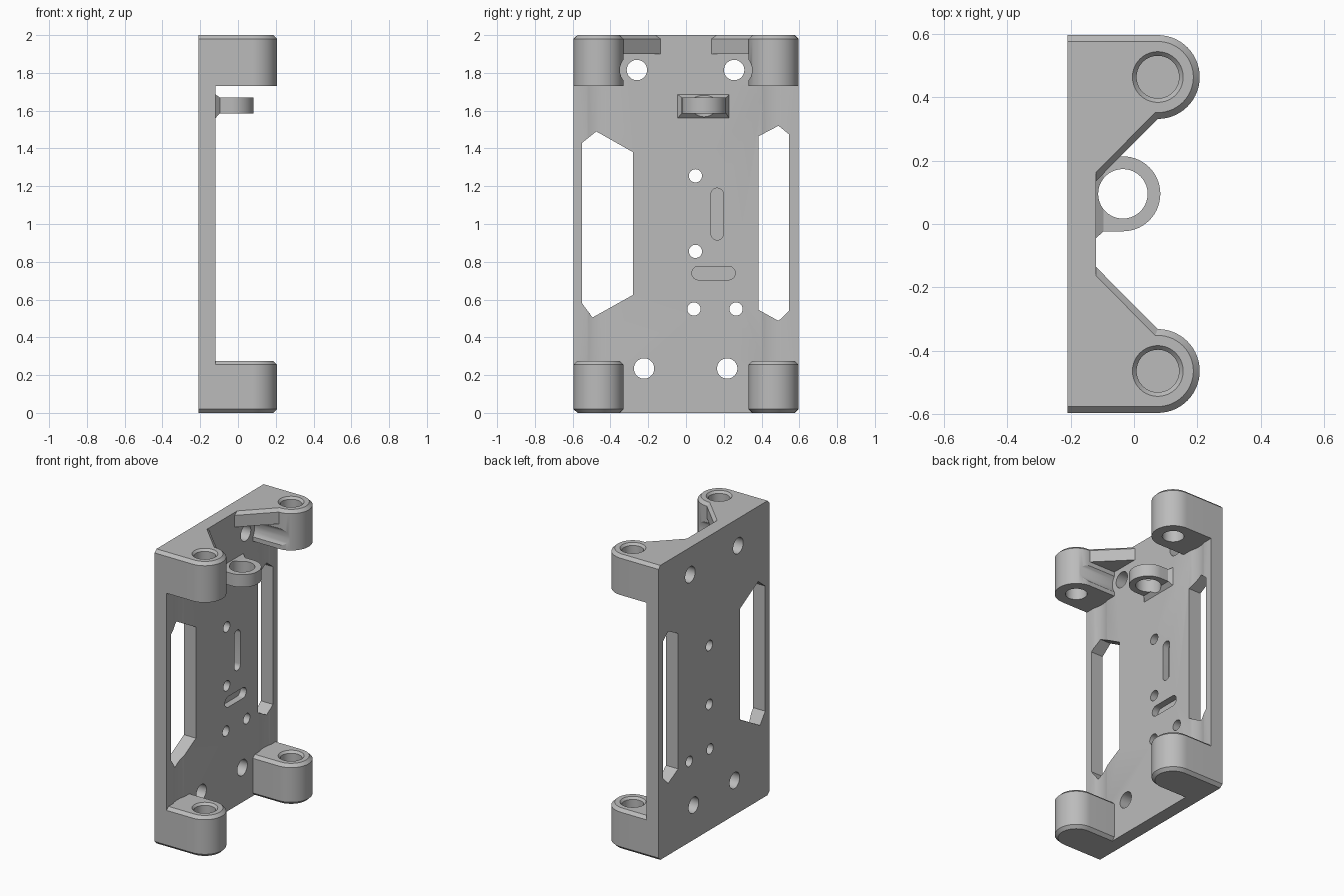
import bpy, bmesh, math

if "Cube" in bpy.data.objects:
    bpy.data.objects.remove(bpy.data.objects["Cube"])

grey = bpy.data.materials.new("plain grey")
grey.diffuse_color = (0.5, 0.5, 0.5, 1)
grey.use_nodes = True
grey.node_tree.nodes["Principled BSDF"].inputs["Base Color"].default_value = grey.diffuse_color

BACK, FACE = -0.21, -0.12      # plate thickness range
ROD_X, ROD_Y = 0.075, 0.463    # rod axis
R, C = 0.132, 0.02             # lug radius, chamfer


def loft(name, rings, axis="z"):
    """Closed solid through rings of 2D points: [(points, offset), ...]"""
    bm = bmesh.new()
    loops = []
    for pts, o in rings:
        loops.append([bm.verts.new((a, b, o) if axis == "z" else (o, a, b)) for a, b in pts])
    n = len(loops[0])
    for lo, hi in zip(loops, loops[1:]):
        for i in range(n):
            j = (i + 1) % n
            bm.faces.new((lo[i], lo[j], hi[j], hi[i]))
    bm.faces.new(loops[0][::-1])
    bm.faces.new(loops[-1])
    bmesh.ops.recalc_face_normals(bm, faces=bm.faces)
    me = bpy.data.meshes.new(name)
    bm.to_mesh(me)
    bm.free()
    ob = bpy.data.objects.new(name, me)
    bpy.context.collection.objects.link(ob)
    me.materials.append(grey)
    return ob


def arc(cx, cy, r, a0=0, a1=360, n=40):
    full = a1 - a0 == 360
    return [(cx + r * math.cos(math.radians(a0 + (a1 - a0) * i / n)),
             cy + r * math.sin(math.radians(a0 + (a1 - a0) * i / n)))
            for i in range(n if full else n + 1)]


def rect(a0, a1, b0, b1):
    return [(a0, b0), (a1, b0), (a1, b1), (a0, b1)]


def cut(ob, cutters):
    """Subtract each cutter, then remove it"""
    for c in cutters:
        c.hide_render = True
        m = ob.modifiers.new("cut", "BOOLEAN")
        m.operation, m.solver, m.object = "DIFFERENCE", "EXACT", c
        bpy.context.view_layer.objects.active = ob
        bpy.ops.object.modifier_apply(modifier=m.name)
        bpy.data.objects.remove(c)


def drill_x(y, z, r, x0=-0.3, x1=0.0):
    return loft("drill", [(arc(y, z, r, n=32), x0), (arc(y, z, r, n=32), x1)], "x")


def finish(ob):
    bpy.ops.object.select_all(action="DESELECT")
    ob.select_set(True)
    bpy.context.view_layer.objects.active = ob
    bpy.ops.object.shade_smooth_by_angle(angle=math.radians(30))


# Back plate with chamfered ends
W = ROD_Y + R
wide, slim = rect(BACK, FACE, -W, W), rect(BACK, FACE, C - W, W - C)
plate = loft("back_plate", [(slim, 0), (wide, C), (wide, 2 - C), (slim, 2)])

# Screw holes and small holes
holes = [drill_x(y, z, 0.054) for y, z in
         ((-0.26, 1.815), (0.255, 1.815), (-0.222, 0.235), (0.218, 0.235))]
holes += [drill_x(y, z, 0.035) for y, z in
          ((0.05, 1.255), (0.05, 0.855), (0.042, 0.55), (0.265, 0.55))]

# Blind slots
upright = arc(0.165, 1.157, 0.033, 0, 180, 12) + arc(0.165, 0.948, 0.033, 180, 360, 12)
level = arc(0.225, 0.74, 0.036, -90, 90, 12) + arc(0.067, 0.74, 0.036, 90, 270, 12)
holes += [loft("slot", [(p, FACE - 0.045), (p, 0)], "x") for p in (upright, level)]

# Side windows
left = [(-0.55, 1.43), (-0.475, 1.49), (-0.28, 1.38), (-0.28, 0.625), (-0.495, 0.505), (-0.55, 0.58)]
right = [(0.385, 1.465), (0.49, 1.52), (0.545, 1.475), (0.545, 0.54), (0.49, 0.487), (0.385, 0.545)]
holes += [loft("window", [(p, -0.3), (p, 0)], "x") for p in (left, right)]

# Shallow rod channels
for s in (-1, 1):
    p = arc(ROD_X, s * ROD_Y, 0.205, n=96)
    holes.append(loft("channel", [(p, 0.275), (p, 1.73)]))
cut(plate, holes)
finish(plate)


def lug_profile(s, r):
    pts = [(FACE - 0.005, ROD_Y - r)] + arc(ROD_X, ROD_Y, r, -90, 90, 28) + [(FACE - 0.005, ROD_Y + r)]
    return [(x, s * y) for x, y in pts]


def bore(s, z0, z1):
    """Rod hole with a countersunk upper rim"""
    ring = lambda r: arc(ROD_X, s * ROD_Y, r)
    return loft("bore", [(ring(0.067), z0), (ring(0.067), z1 - 0.015),
                         (ring(0.08), z1), (ring(0.08), z1 + 0.05)])


# Rod lugs and webs on both sides
for s, side in ((-1, "front"), (1, "rear")):
    full, small = lug_profile(s, R), lug_profile(s, R - C)
    low = loft("lower_lug_" + side, [(small, 0), (full, C), (full, 0.275 - C), (small, 0.275)])
    cut(low, [bore(s, 0.03, 0.275)])
    finish(low)

    top = loft("upper_lug_" + side, [(full, 1.73), (full, 2 - C), (small, 2)])
    cut(top, [bore(s, 1.6, 2), drill_x(s * 0.258, 1.815, 0.092, FACE, 0.4)])
    finish(top)

    # Sloped web joining lug and plate
    def web(d):
        return [(x, s * y) for x, y in ((FACE - 0.005, 0.135 + d), (FACE, 0.135 + d),
                (ROD_X, 0.331 + d), (ROD_X, 0.37), (FACE - 0.005, 0.37))]
    wb = loft("web_" + side, [(web(0), 1.9), (web(0), 2 - C), (web(0.028), 2)])
    finish(wb)

# Ring bracket with flared foot
cx, cy, r = -0.035, 0.095, 0.118
body = [(FACE - 0.005, cy - r)] + arc(cx, cy, r, -90, 90, 28) + [(FACE - 0.005, cy + r)]
ring = loft("ring_bracket", [(body, 1.585), (body, 1.67)])
foot = loft("ring_foot", [(rect(-0.045, 0.228, 1.56, 1.686), FACE - 0.004),
                          (rect(-0.045, 0.228, 1.56, 1.686), FACE),
                          (rect(cy - r, cy + r, 1.585, 1.67), FACE + 0.024)], "x")
for ob in (ring, foot):
    p = arc(cx, cy, 0.078)
    cut(ob, [loft("hole", [(p, 1.5), (p, 1.75)])])
    finish(ob)
